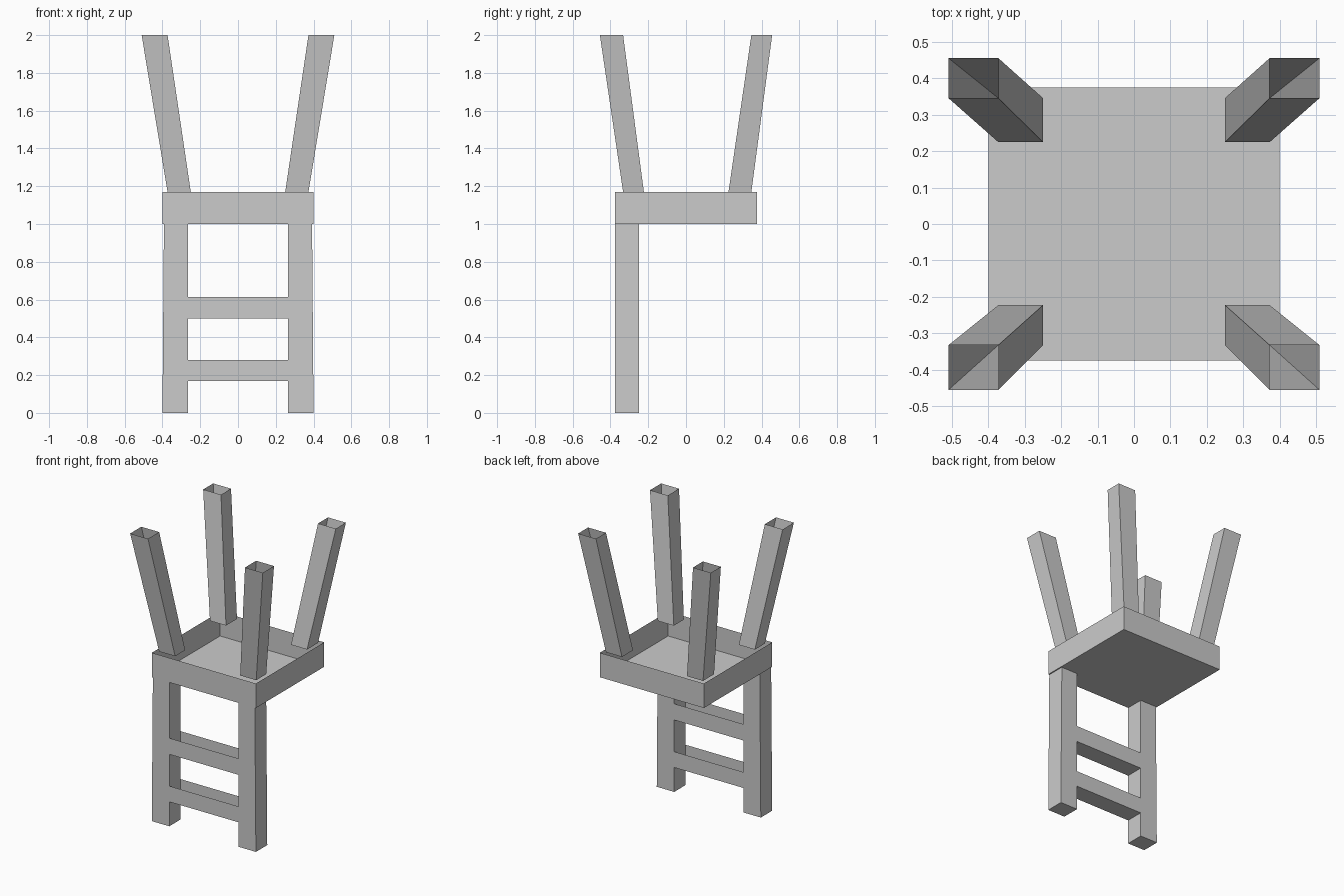
import bpy

if "Cube" in bpy.data.objects:
    bpy.data.objects.remove(bpy.data.objects["Cube"])


def tapered_tube(name, low, high, z0, z1, bottom=True, ends=True):
    """Open-topped box between two rectangles given as (x0, x1, y0, y1)."""
    verts = []
    for (x0, x1, y0, y1), z in ((low, z0), (high, z1)):
        verts += [(x0, y0, z), (x1, y0, z), (x1, y1, z), (x0, y1, z)]
    faces = [(0, 1, 5, 4), (2, 3, 7, 6)]
    if ends:
        faces += [(1, 2, 6, 5), (3, 0, 4, 7)]
    if bottom:
        faces.append((3, 2, 1, 0))
    mesh = bpy.data.meshes.new(name)
    mesh.from_pydata(verts, [], faces)
    obj = bpy.data.objects.new(name, mesh)
    bpy.context.collection.objects.link(obj)
    return obj


def mirror_x(obj):
    mod = obj.modifiers.new("mirror", 'MIRROR')
    mod.use_axis[0] = True
    mod.use_mirror_merge = False


SEAT_Z, SEAT_TOP = 1.0, 1.17

# Upturned seat, an open shallow tray
seat = (-0.40, 0.40, -0.375, 0.375)
tapered_tube("seat", seat, seat, SEAT_Z, SEAT_TOP)

# Splayed hollow legs pointing up
mirror_x(tapered_tube("front_leg", (0.25, 0.373, -0.333, -0.223),
                      (0.373, 0.51, -0.456, -0.333), SEAT_TOP, 2.0, bottom=False))
mirror_x(tapered_tube("rear_leg", (0.25, 0.373, 0.225, 0.346),
                      (0.373, 0.51, 0.346, 0.456), SEAT_TOP, 2.0, bottom=False))

# Backrest posts reaching the ground
mirror_x(tapered_tube("back_post", (0.266, 0.40, -0.375, -0.25),
                      (0.266, 0.392, -0.375, -0.25), 0.0, SEAT_Z))

# Backrest slats, open on their upper side
slat = (-0.266, 0.266, -0.375, -0.25)
for name, z0, z1 in (("lower_slat", 0.17, 0.28), ("upper_slat", 0.50, 0.613)):
    tapered_tube(name, slat, slat, z0, z1, ends=False)
